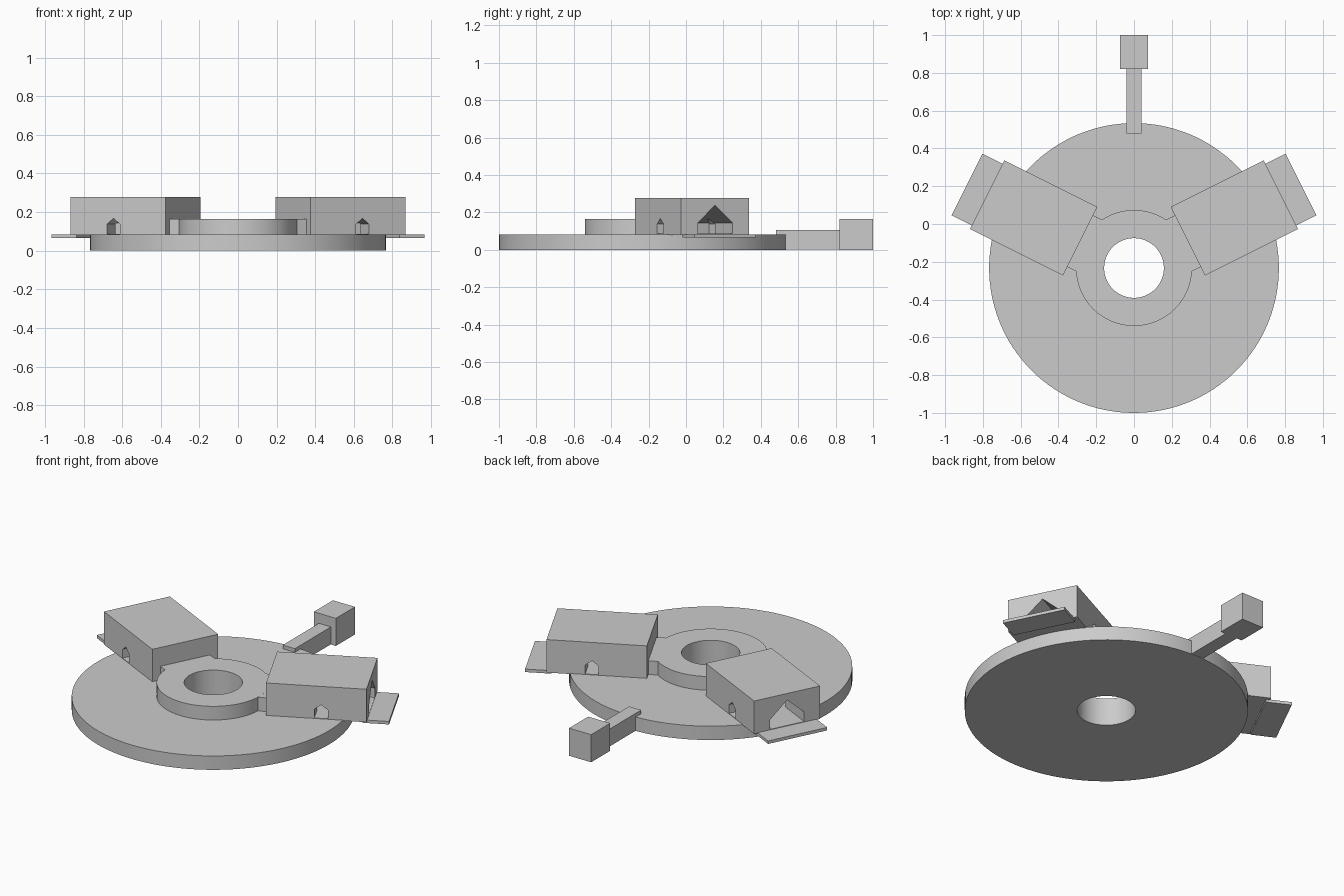
import bpy, bmesh, math
from mathutils import Matrix, Vector

cube = bpy.data.objects.get("Cube")
if cube:
    bpy.data.objects.remove(cube, do_unlink=True)

GREY = (0.6, 0.6, 0.6, 1.0)
grey = bpy.data.materials.new("plain grey")
grey.use_nodes = True
grey.diffuse_color = GREY
grey.node_tree.nodes["Principled BSDF"].inputs["Base Color"].default_value = GREY

HUB = Vector((0, -0.233, 0))
DISC_TOP, RING_TOP = 0.083, 0.165


def finish(name, bm, matrix=Matrix()):
    bmesh.ops.recalc_face_normals(bm, faces=bm.faces)
    mesh = bpy.data.meshes.new(name)
    bm.to_mesh(mesh)
    bm.free()
    mesh.materials.append(grey)
    obj = bpy.data.objects.new(name, mesh)
    obj.matrix_world = matrix
    bpy.context.collection.objects.link(obj)
    return obj


def prism(name, profile, start, end, matrix=Matrix()):
    """Extrude a (y, z) profile along x."""
    bm = bmesh.new()
    face = bm.faces.new([bm.verts.new((start, y, z)) for y, z in profile])
    new = bmesh.ops.extrude_face_region(bm, geom=[face])["geom"]
    bmesh.ops.translate(bm, vec=(end - start, 0, 0),
                        verts=[v for v in new if isinstance(v, bmesh.types.BMVert)])
    return finish(name, bm, matrix)


def block(name, start, end, half, low, high, matrix=Matrix()):
    return prism(name, [(-half, low), (half, low), (half, high), (-half, high)],
                 start, end, matrix)


def gable(half, low, eave, apex):
    return [(-half, low), (half, low), (half, eave), (0, apex), (-half, eave)]


def cut(obj, cutter):
    mod = obj.modifiers.new("opening", "BOOLEAN")
    mod.operation, mod.solver, mod.object = "DIFFERENCE", "EXACT", cutter
    cutter.hide_render = True
    bpy.context.view_layer.update()
    graph = bpy.context.evaluated_depsgraph_get()
    mesh = bpy.data.meshes.new_from_object(obj.evaluated_get(graph))
    obj.modifiers.clear()
    obj.data = mesh
    bpy.data.objects.remove(cutter, do_unlink=True)


# Round base and raised ring, turned as one profile around the open hole
bm = bmesh.new()
profile = [(0.158, 0), (0.767, 0), (0.767, DISC_TOP), (0.307, DISC_TOP),
           (0.307, RING_TOP), (0.158, RING_TOP)]
verts = [bm.verts.new((r, 0, z)) for r, z in profile]
edges = [bm.edges.new((v, verts[i - 1])) for i, v in enumerate(verts)]
bmesh.ops.spin(bm, geom=verts + edges, cent=(0, 0, 0), axis=(0, 0, 1),
               angle=math.tau, steps=128)
bmesh.ops.remove_doubles(bm, verts=bm.verts, dist=0.0001)
base = finish("round_base", bm, Matrix.Translation(HUB))
bpy.context.view_layer.objects.active = base
base.select_set(True)
bpy.ops.object.shade_smooth_by_angle(angle=math.radians(30))
base.select_set(False)

# Two houses, each pointing outward from the hub
tilt = math.atan(0.5)
for side, angle in (("left", tilt), ("right", math.pi - tilt)):
    frame = Matrix.Translation(HUB) @ Matrix.Rotation(angle, 4, "Z")
    house = block(side + "_house", 0.319, 0.869, 0.203, 0.08, 0.277, frame)

    # Large end doorway and a small passage through both side walls
    cut(house, prism("doorway_cutter", gable(0.105, 0.086, 0.143, 0.238),
                     0.4, 0.95, frame))
    across = frame @ Matrix.Translation((0.62, 0, 0)) @ Matrix.Rotation(math.pi / 2, 4, "Z")
    cut(house, prism("passage_cutter", gable(0.037, 0.086, 0.138, 0.167),
                     -0.3, 0.3, across))

    block(side + "_landing", 0.845, 0.989, 0.182, 0.065, DISC_TOP, frame)
    block(side + "_ring_link", 0.25, 0.33, 0.153, 0.07, RING_TOP - 0.0005, frame)

# Rear arm with its end block
along_y = Matrix.Rotation(math.pi / 2, 4, "Z")
block("rear_arm", 0.48, 0.83, 0.04, 0.001, 0.105, along_y)
block("rear_block", 0.82, 1.0, 0.073, 0, RING_TOP, along_y)
